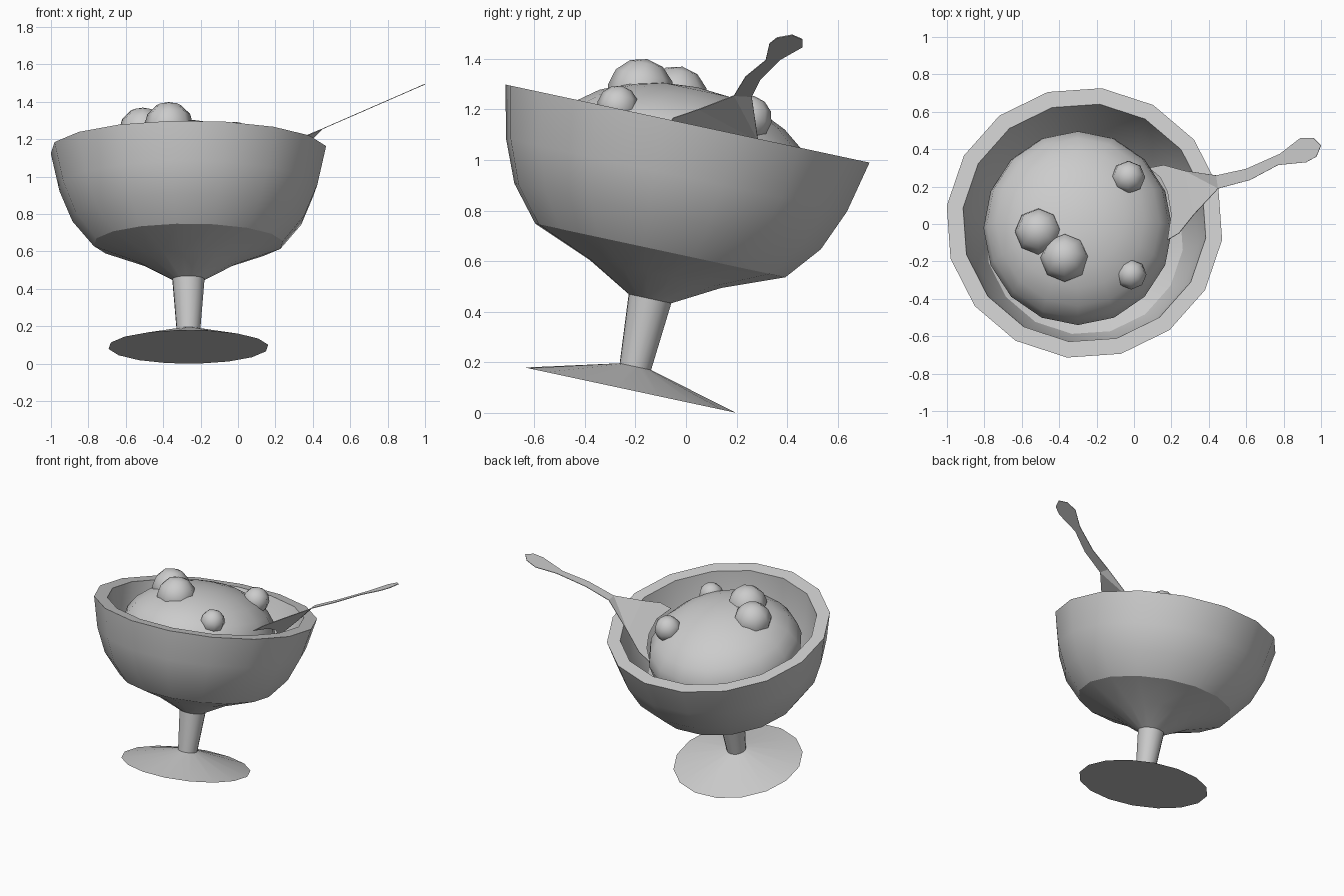
import bpy, bmesh, math
from mathutils import Matrix, Vector

if "Cube" in bpy.data.objects:
    bpy.data.objects.remove(bpy.data.objects["Cube"])

grey = bpy.data.materials.new("plain_grey")
grey.diffuse_color = (0.6, 0.6, 0.6, 1)
grey.use_nodes = True
grey.node_tree.nodes["Principled BSDF"].inputs["Base Color"].default_value = grey.diffuse_color

# Everything in the goblet leans by the same angle
TILT = Matrix.Translation((-0.265, -0.22, 0.09)) @ Matrix.Rotation(math.radians(-12.1), 4, 'X')
LEAN = Matrix.Rotation(math.radians(-12.1), 4, 'X')


def finish(name, bm, smooth_angle=None):
    bmesh.ops.recalc_face_normals(bm, faces=bm.faces)
    me = bpy.data.meshes.new(name)
    bm.to_mesh(me)
    bm.free()
    me.materials.append(grey)
    ob = bpy.data.objects.new(name, me)
    bpy.context.collection.objects.link(ob)
    if smooth_angle:
        bpy.ops.object.select_all(action='DESELECT')
        ob.select_set(True)
        bpy.context.view_layer.objects.active = ob
        bpy.ops.object.shade_smooth_by_angle(angle=math.radians(smooth_angle))
    return ob


def lathe(name, profile, sides, start, matrix, smooth_angle):
    """Spin (radius, height) rings around the axis and close both ends."""
    bm = bmesh.new()
    rings = []
    for r, h in profile:
        ring = []
        for i in range(sides):
            a = start + 2 * math.pi * i / sides
            ring.append(bm.verts.new(matrix @ Vector((r * math.cos(a), r * math.sin(a), h))))
        rings.append(ring)
    for lo, hi in zip(rings, rings[1:]):
        for i in range(sides):
            j = (i + 1) % sides
            bm.faces.new((lo[i], lo[j], hi[j], hi[i]))
    bm.faces.new(rings[0][::-1])
    bm.faces.new(rings[-1])
    return finish(name, bm, smooth_angle)


def ball(name, centre, radii, segments, rings):
    bm = bmesh.new()
    m = Matrix.Translation(centre) @ LEAN @ Matrix.Diagonal((*radii, 1))
    bmesh.ops.create_uvsphere(bm, u_segments=segments, v_segments=rings, radius=1, matrix=m)
    return finish(name, bm, 60)


# Goblet: foot, stem, bowl, rim and hollow inside
lathe("goblet", [
    (0.43, 0), (0.064, 0.095), (0.087, 0.37), (0.268, 0.47), (0.51, 0.565),
    (0.625, 0.703), (0.695, 0.87), (0.742, 1.078),
    (0.654, 1.078), (0.61, 0.87), (0.53, 0.70), (0.40, 0.62)],
    16, math.radians(15.3), TILT, 25)

# Scoop filling the bowl
ball("scoop", (-0.30, -0.022, 0.985), (0.505, 0.53, 0.31), 16, 12)

# Small round toppings
for i, (x, y, z, r) in enumerate([(-0.51, -0.04, 1.245, 0.127), (-0.37, -0.18, 1.27, 0.132),
                                  (-0.03, 0.25, 1.165, 0.09), (-0.015, -0.27, 1.213, 0.082)]):
    ball(f"topping_{i + 1}", (x, y, z), (r, r, r), 8, 6)

# Spoon: flat sheet bent at the neck
handle = [(0.45, 0.19), (0.62, 0.235), (0.77, 0.315), (0.92, 0.33), (0.975, 0.36), (1.0, 0.42),
          (0.96, 0.46), (0.89, 0.46), (0.78, 0.375), (0.60, 0.295), (0.44, 0.26)]
blade = [(0.44, 0.26), (0.27, 0.285), (0.16, 0.315), (0.08, 0.30), (0.14, 0.25), (0.18, 0.17),
         (0.20, 0.05), (0.18, -0.085), (0.24, -0.05), (0.32, 0.05), (0.45, 0.19)]
bm = bmesh.new()
neck = {}
for outline, height in ((handle, lambda x, y: 1.255 + 0.436 * (x - 0.45)),
                        (blade, lambda x, y: 1.253 + 0.854 * (x - 0.45) - 0.346 * (y - 0.22))):
    verts = []
    for p in outline:
        if p not in neck:
            neck[p] = bm.verts.new((p[0], p[1], height(*p)))
        verts.append(neck[p])
    bm.faces.new(verts)
bmesh.ops.triangulate(bm, faces=bm.faces)
spoon = finish("spoon", bm)
solid = spoon.modifiers.new("thickness", 'SOLIDIFY')
solid.thickness = 0.004
solid.offset = 0
